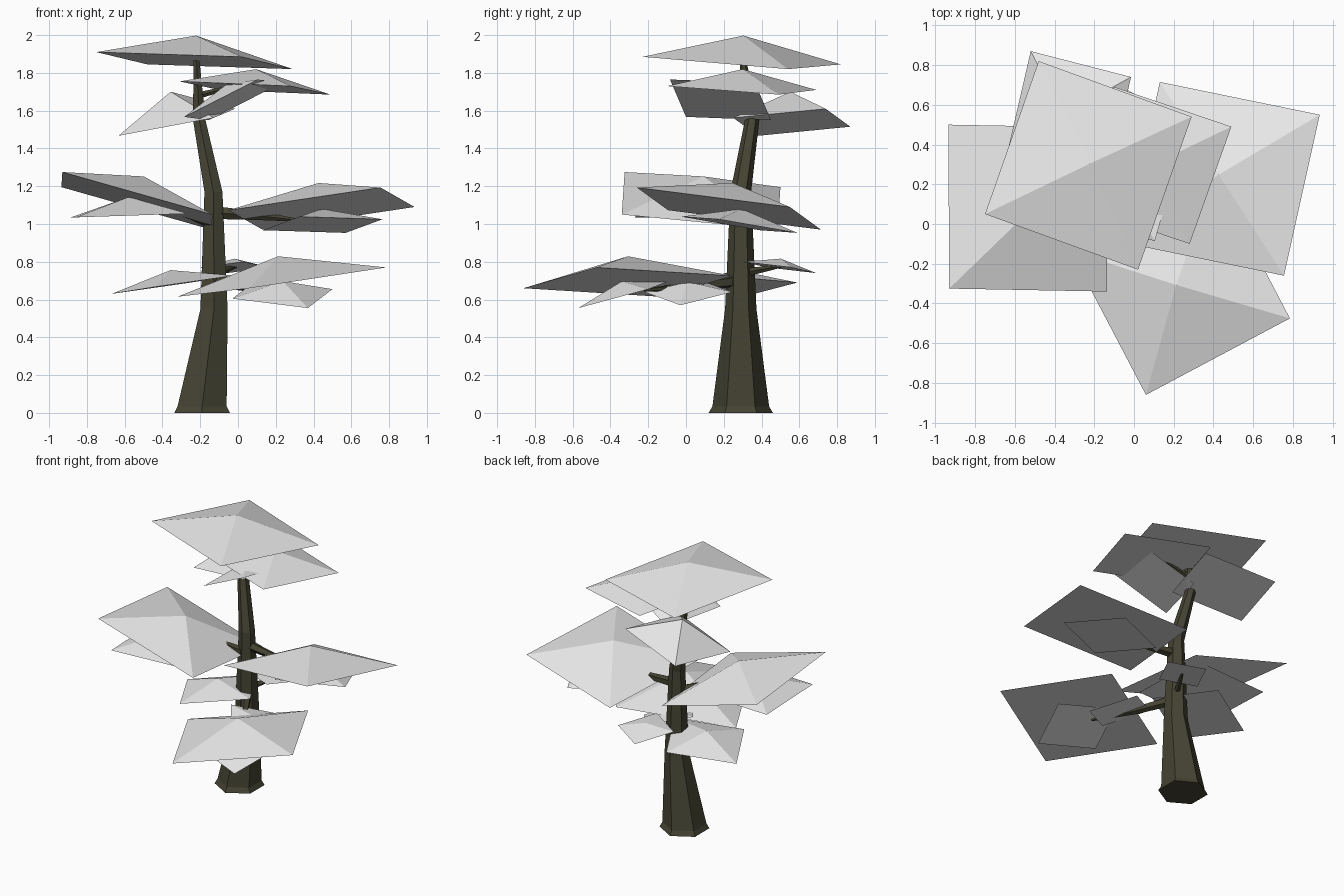
import bpy, bmesh, math
from mathutils import Vector

if "Cube" in bpy.data.objects:
    bpy.data.objects.remove(bpy.data.objects["Cube"])


def material(name, rgb):
    m = bpy.data.materials.new(name)
    m.diffuse_color = (*rgb, 1)
    m.use_nodes = True
    m.node_tree.nodes["Principled BSDF"].inputs["Base Color"].default_value = m.diffuse_color
    return m


BARK = material("dark_bark", (0.06, 0.057, 0.033))
LEAF = material("pale_grey_foliage", (0.8, 0.8, 0.8))


def make_object(name, bm, mat):
    bmesh.ops.recalc_face_normals(bm, faces=bm.faces)
    me = bpy.data.meshes.new(name)
    bm.to_mesh(me)
    bm.free()
    me.materials.append(mat)
    ob = bpy.data.objects.new(name, me)
    bpy.context.collection.objects.link(ob)
    return ob


def tube(name, rings, sides, horizontal=False):
    """Tapered limb: rings are (x, y, z, radius); rings lie flat if horizontal."""
    bm = bmesh.new()
    pts = [Vector(r[:3]) for r in rings]
    loops = []
    for i, r in enumerate(rings):
        d = (pts[min(i + 1, len(pts) - 1)] - pts[max(i - 1, 0)]).normalized()
        if horizontal:
            u, v = Vector((0, 1, 0)), Vector((-1, 0, 0))
        else:
            u = d.cross(Vector((0, 0, 1))).normalized()
            v = d.cross(u)
        loops.append([bm.verts.new(pts[i] + r[3] * (u * math.cos(a) + v * math.sin(a)))
                      for a in (2 * math.pi * k / sides for k in range(sides))])
    for a, b in zip(loops, loops[1:]):
        for k in range(sides):
            n = (k + 1) % sides
            bm.faces.new((a[k], a[n], b[n], b[k]))
    bm.faces.new(loops[0])
    bm.faces.new(loops[-1])
    return make_object(name, bm, BARK)


def leaf_pad(name, corner, side_a, side_b, height):
    """Shallow four-sided pyramid from one corner and its two neighbours."""
    p, q, r = Vector(corner), Vector(side_a), Vector(side_b)
    n = (q - p).cross(r - p).normalized()
    if n.z < 0:
        n = -n
    bm = bmesh.new()
    base = [bm.verts.new(c) for c in (p, q, q + r - p, r)]
    apex = bm.verts.new((q + r) / 2 + n * height)
    bm.faces.new(base)
    for k in range(4):
        bm.faces.new((base[k], base[(k + 1) % 4], apex))
    return make_object(name, bm, LEAF)


# Six-sided trunk with a small root flare and a bend near the top
trunk = tube("trunk", [
    (-0.19, 0.29, 0.0, 0.17), (-0.19, 0.29, 0.035, 0.15),
    (-0.127, 0.29, 0.55, 0.083), (-0.13, 0.29, 1.17, 0.055),
    (-0.205, 0.35, 1.55, 0.038), (-0.22, 0.30, 1.87, 0.018)], 6, True)

# Side branches
tube("right_branch", [(-0.12, 0.29, 1.06, 0.035), (0.1, 0.27, 1.045, 0.025),
                      (0.32, 0.26, 1.02, 0.008)], 5)
tube("left_branch", [(-0.12, 0.28, 1.0, 0.035), (-0.25, 0.22, 1.05, 0.025),
                     (-0.42, 0.15, 1.1, 0.008)], 5)
tube("front_branch", [(-0.12, 0.28, 0.7, 0.035), (0.03, 0.03, 0.67, 0.025),
                      (0.19, -0.22, 0.65, 0.008)], 5)
tube("back_branch", [(-0.12, 0.3, 0.74, 0.025), (0.0, 0.52, 0.78, 0.008)], 5)
tube("top_twig", [(-0.21, 0.33, 1.68, 0.018), (0.06, 0.3, 1.75, 0.006)], 5)

# Foliage pads, tier by tier
top_tier = [
    ("crown_pad", (-0.75, 0.05, 1.91), (0.02, -0.23, 1.885), (-0.48, 0.82, 1.845), 0.133),
    ("upper_right_pad", (0.28, -0.10, 1.73), (0.49, 0.49, 1.685), (-0.31, 0.10, 1.755), 0.1),
    ("upper_back_pad", (-0.52, 0.87, 1.515), (-0.015, 0.74, 1.61), (-0.633, 0.38, 1.467), 0.165),
    ("upper_tilted_pad", (0.105, -0.085, 1.765), (-0.285, 0.0, 1.567), (0.235, 0.365, 1.748), 0.09)]
middle_tier = [
    ("right_pad", (0.935, 0.55, 1.09), (0.755, -0.26, 1.193), (0.13, 0.715, 0.97), 0.138),
    ("right_under_pad", (0.57, 0.59, 0.953), (0.765, 0.174, 1.025), (0.13, 0.39, 0.967), 0.085),
    ("left_pad", (-0.93, -0.325, 1.275), (-0.935, 0.50, 1.195), (-0.135, -0.34, 1.05), 0.135),
    ("left_under_pad", (-0.885, 0.31, 1.035), (-0.86, -0.27, 1.035), (-0.29, 0.32, 1.055), 0.098)]
low_tier = [
    ("front_pad", (0.06, -0.86, 0.66), (0.785, -0.475, 0.77), (-0.32, -0.135, 0.615), 0.138),
    ("front_under_pad", (0.37, -0.57, 0.555), (0.50, -0.20, 0.655), (-0.03, -0.44, 0.605), 0.07),
    ("inner_small_pad", (0.37, -0.03, 0.57), (0.18, 0.245, 0.64), (0.095, -0.22, 0.64), 0.055),
    ("low_left_pad", (-0.67, 0.36, 0.63), (-0.25, 0.59, 0.69), (-0.44, -0.06, 0.667), 0.078),
    ("low_back_pad", (-0.06, 0.69, 0.74), (0.17, 0.56, 0.77), (-0.20, 0.43, 0.77), 0.047)]
for tier in (top_tier, middle_tier, low_tier):
    for spec in tier:
        leaf_pad(*spec)
